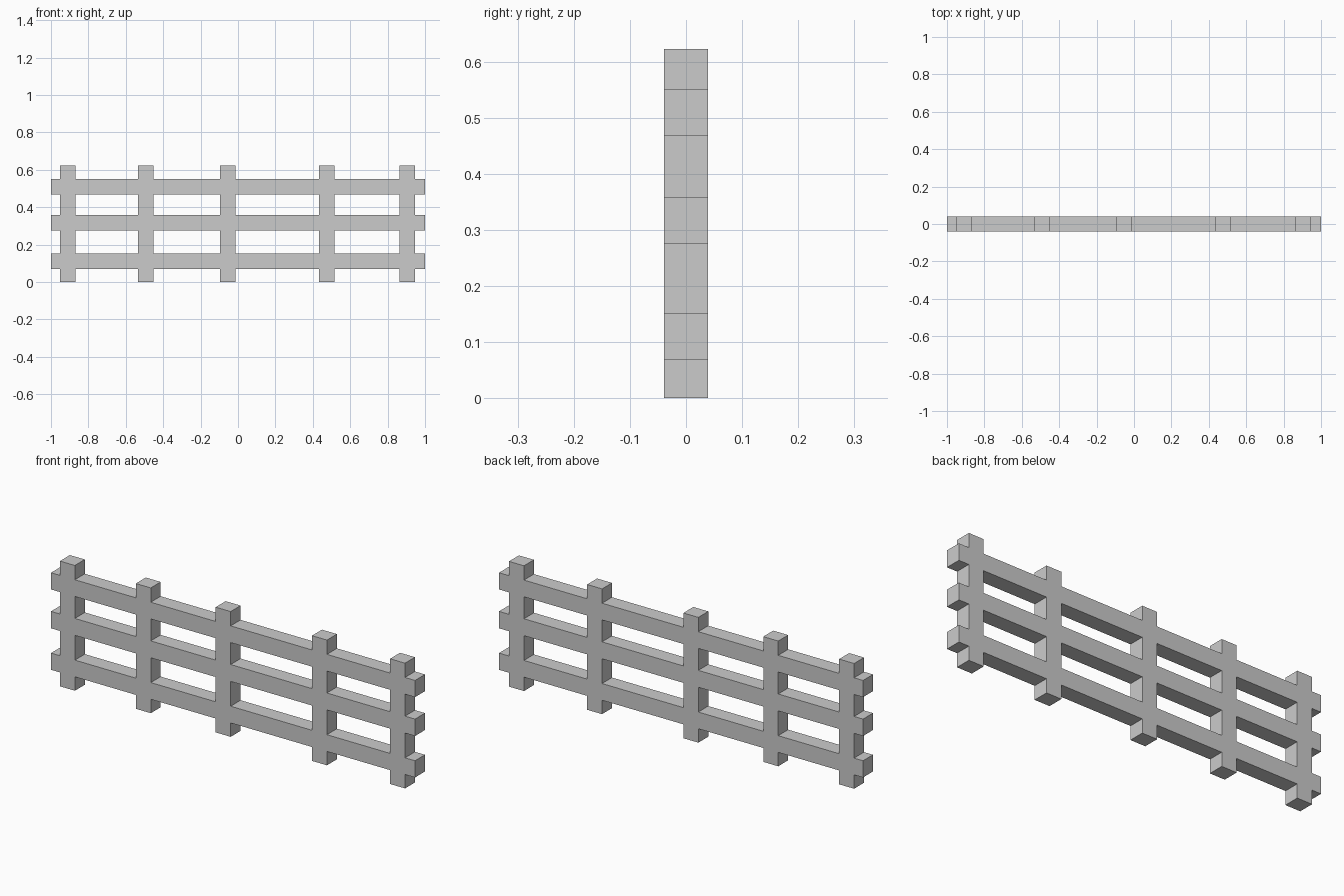
import bpy, bmesh

if "Cube" in bpy.data.objects:
    bpy.data.objects.remove(bpy.data.objects["Cube"])

HALF_DEPTH = 0.039
HEIGHT = 0.622
POST_W = 0.082
POSTS = [-0.910, -0.493, -0.054, 0.475, 0.904]              # post centres along x
RAILS = [(0.069, 0.152), (0.275, 0.359), (0.468, 0.551)]    # rail bottom, top

post_spans = [(c - POST_W / 2, c + POST_W / 2) for c in POSTS]
xs = sorted([-1.0, 1.0] + [v for s in post_spans for v in s])
zs = sorted([0.0, HEIGHT] + [v for s in RAILS for v in s])


def inside(value, spans):
    return any(a < value < b for a, b in spans)


# Front lattice: keep every cell covered by a post or a rail
bm = bmesh.new()
grid = {}


def vert(i, j):
    if (i, j) not in grid:
        grid[i, j] = bm.verts.new((xs[i], -HALF_DEPTH, zs[j]))
    return grid[i, j]


for i in range(len(xs) - 1):
    for j in range(len(zs) - 1):
        in_post = inside((xs[i] + xs[i + 1]) / 2, post_spans)
        in_rail = inside((zs[j] + zs[j + 1]) / 2, RAILS)
        if in_post or in_rail:
            bm.faces.new([vert(i, j), vert(i + 1, j),
                          vert(i + 1, j + 1), vert(i, j + 1)])

# Extrude the lattice to full thickness, so posts and rails are flush
ext = bmesh.ops.extrude_face_region(bm, geom=bm.faces[:], use_keep_orig=True)
moved = [g for g in ext["geom"] if isinstance(g, bmesh.types.BMVert)]
bmesh.ops.translate(bm, verts=moved, vec=(0, 2 * HALF_DEPTH, 0))
bmesh.ops.recalc_face_normals(bm, faces=bm.faces[:])

mesh = bpy.data.meshes.new("fence_posts_and_rails")
bm.to_mesh(mesh)
bm.free()
fence = bpy.data.objects.new("fence_posts_and_rails", mesh)
bpy.context.collection.objects.link(fence)
